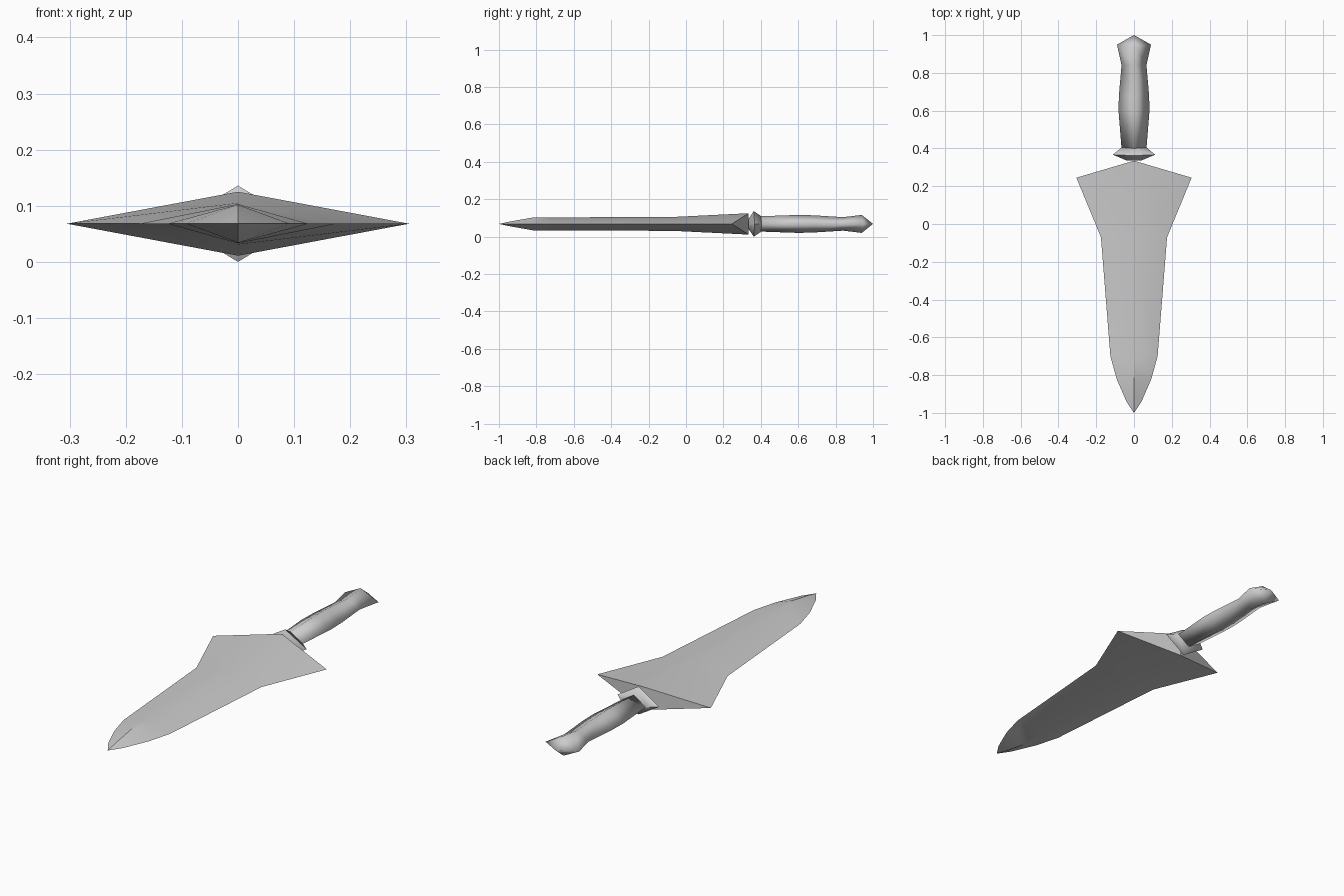
import bpy, bmesh, math

if "Cube" in bpy.data.objects:
    bpy.data.objects.remove(bpy.data.objects["Cube"], do_unlink=True)

MID = 0.068  # height of the dagger's centre line

steel = bpy.data.materials.new("grey_metal")
steel.use_nodes = True
steel.diffuse_color = (0.6, 0.6, 0.6, 1)
steel.node_tree.nodes["Principled BSDF"].inputs["Base Color"].default_value = (0.6, 0.6, 0.6, 1)


def diamond_loft(name, sections, smooth_angle):
    """Loft diamond rings given as (edge y, ridge y, half width, half thickness)."""
    bm = bmesh.new()
    rings = []
    for ey, ry, w, t in sections:
        if w == 0:
            rings.append([bm.verts.new((0, ey, MID))] * 4)
        else:
            rings.append([bm.verts.new(p) for p in (
                (w, ey, MID), (0, ry, MID + t), (-w, ey, MID), (0, ry, MID - t))])
    for a, b in zip(rings, rings[1:]):
        for i in range(4):
            j = (i + 1) % 4
            bm.faces.new(list(dict.fromkeys((a[i], a[j], b[j], b[i]))))
    # close open ends with two triangles split along the ridge plane
    for r in (rings[0], rings[-1]):
        if r[0] is not r[1]:
            bm.faces.new((r[0], r[1], r[3]))
            bm.faces.new((r[1], r[2], r[3]))
    bmesh.ops.recalc_face_normals(bm, faces=bm.faces)
    mesh = bpy.data.meshes.new(name)
    bm.to_mesh(mesh)
    bm.free()
    mesh.materials.append(steel)
    obj = bpy.data.objects.new(name, mesh)
    bpy.context.collection.objects.link(obj)
    bpy.ops.object.select_all(action='DESELECT')
    obj.select_set(True)
    bpy.context.view_layer.objects.active = obj
    bpy.ops.object.shade_smooth_by_angle(angle=math.radians(smooth_angle))
    return obj


# Blade: curved tip, long taper, flared swept shoulders
diamond_loft("blade", [
    (-1.0, -1.0, 0, 0),
    (-0.94, -0.94, 0.04, 0.013),
    (-0.82, -0.82, 0.092, 0.034),
    (-0.70, -0.70, 0.125, 0.035),
    (-0.07, -0.07, 0.175, 0.037),
    (0.245, 0.335, 0.305, 0.057)], 30)

# Guard collar between blade and grip
diamond_loft("guard_collar", [
    (0.335, 0.335, 0.036, 0.028),
    (0.367, 0.362, 0.112, 0.068),
    (0.405, 0.40, 0.066, 0.043)], 75)

# Grip swelling in the middle, ending in a pointed pommel
diamond_loft("grip_and_pommel", [
    (0.40, 0.40, 0.066, 0.041),
    (0.60, 0.60, 0.082, 0.048),
    (0.68, 0.68, 0.080, 0.046),
    (0.84, 0.84, 0.066, 0.036),
    (0.95, 0.94, 0.090, 0.048),
    (1.0, 1.0, 0, 0)], 130)
